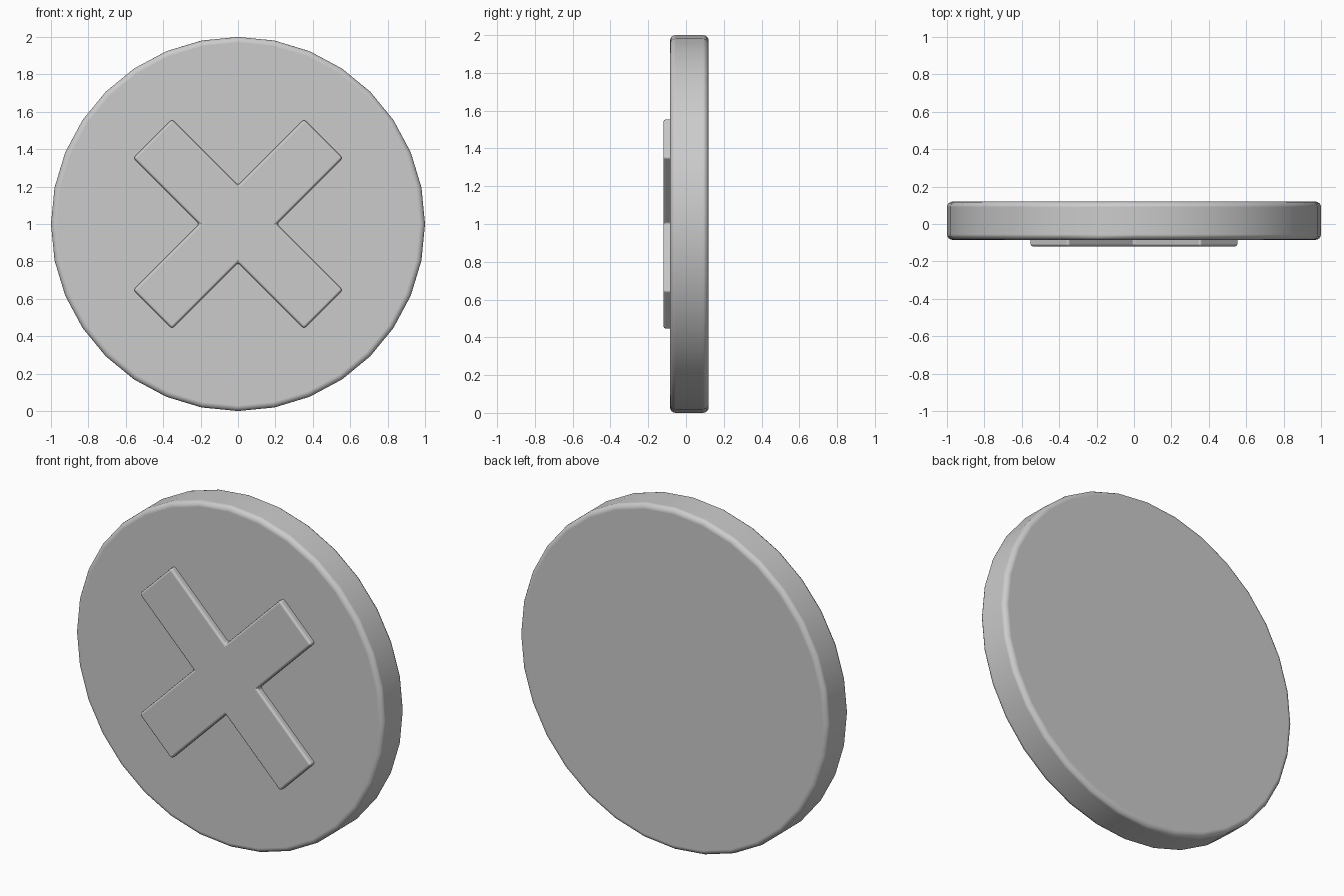
import bpy, bmesh, math
from mathutils import Vector, Matrix

cube = bpy.data.objects.get("Cube")
if cube:
    bpy.data.objects.remove(cube, do_unlink=True)

# Single plain grey
grey = bpy.data.materials.new("light grey")
grey.use_nodes = True
colour = (0.6, 0.6, 0.6, 1)
grey.diffuse_color = colour
grey.node_tree.nodes["Principled BSDF"].inputs["Base Color"].default_value = colour


def slab(name, outline, front, back, bevel, segments):
    """Extrude an outline in x, z along y and round its edges."""
    bm = bmesh.new()
    face = bm.faces.new([bm.verts.new((x, front, z)) for x, z in outline])
    grown = bmesh.ops.extrude_face_region(bm, geom=[face])
    verts = [v for v in grown["geom"] if isinstance(v, bmesh.types.BMVert)]
    bmesh.ops.translate(bm, verts=verts, vec=(0, back - front, 0))
    bmesh.ops.recalc_face_normals(bm, faces=bm.faces)
    mesh = bpy.data.meshes.new(name)
    bm.to_mesh(mesh)
    bm.free()
    mesh.materials.append(grey)
    obj = bpy.data.objects.new(name, mesh)
    bpy.context.collection.objects.link(obj)
    mod = obj.modifiers.new("rounded edges", "BEVEL")
    mod.width = bevel
    mod.segments = segments
    mod.limit_method = "ANGLE"
    mod.angle_limit = math.radians(30)
    mod.harden_normals = True
    bpy.ops.object.select_all(action="DESELECT")
    obj.select_set(True)
    bpy.context.view_layer.objects.active = obj
    bpy.ops.object.shade_smooth()
    return obj


# Round disc
sides = 32
circle = [(math.sin(math.tau * i / sides), 1 + math.cos(math.tau * i / sides))
          for i in range(sides)]
slab("disc", circle, -0.085, 0.12, 0.03, 4)

# Raised diagonal cross: one arm repeated by quarter turns
half_width, reach = 0.146, 0.645
arm = [Vector((reach, -half_width)), Vector((reach, half_width)),
       Vector((half_width, half_width))]
cross = []
for i in range(4):
    turn = Matrix.Rotation(math.pi / 4 + i * math.pi / 2, 2)
    cross += [turn @ p + Vector((0, 1)) for p in arm]
slab("raised_cross", cross, -0.12, -0.06, 0.014, 3)
